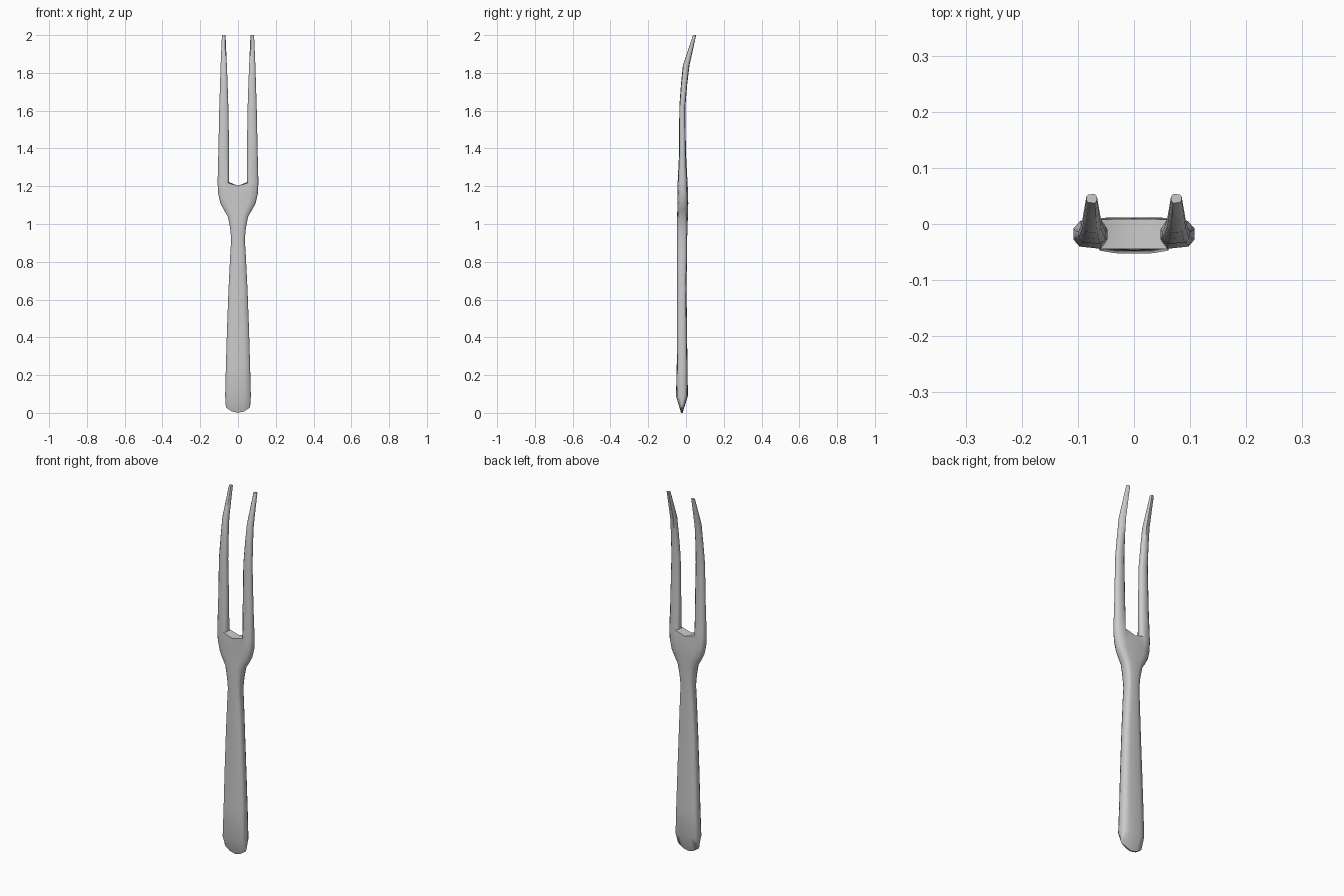
import bpy, bmesh

if "Cube" in bpy.data.objects:
    bpy.data.objects.remove(bpy.data.objects["Cube"])

bm = bmesh.new()


def depth(yf, yb, f):
    return yf + (yb - yf) * f


def body_row(z, w, yf, yb, inner=0.5, sag=0.0):
    """Right half of a rounded flat section, from front centre to back centre."""
    shape = [(0, 0), (inner, 0.015), (0.9, 0.09), (1, 0.32),
             (1, 0.68), (0.9, 0.91), (inner, 0.985), (0, 1)]
    return [bm.verts.new((w * u, depth(yf, yb, f), z + sag * u * u)) for u, f in shape]


def tine_row(z, x0, x1, yf, yb):
    """Closed eight-sided tine section between x0 (inner) and x1 (outer)."""
    shape = [(0.2, 0.015), (0.82, 0.09), (1, 0.32), (1, 0.68),
             (0.82, 0.91), (0.2, 0.985), (0, 0.7), (0, 0.3)]
    return [bm.verts.new((x0 + (x1 - x0) * u, depth(yf, yb, f), z)) for u, f in shape]


def bridge(a, b, closed):
    n = len(a)
    for i in range(n if closed else n - 1):
        j = (i + 1) % n
        bm.faces.new((a[i], a[j], b[j], b[i]))


# Handle, neck and shoulder: z, half width, front y, back y
body = [
    (0.09, 0.068, -0.053, 0.010),
    (0.25, 0.064, -0.049, 0.008),
    (0.45, 0.058, -0.048, 0.005),
    (0.66, 0.050, -0.047, 0.003),
    (0.84, 0.041, -0.047, 0.005),
    (0.92, 0.036, -0.047, 0.006),
    (0.98, 0.042, -0.048, 0.008),
    (1.04, 0.054, -0.047, 0.010),
    (1.075, 0.075, -0.046, 0.011),
    (1.11, 0.093, -0.045, 0.012),
    (1.16, 0.105, -0.045, 0.011),
    (1.22, 0.108, -0.045, 0.009),
]
# Wedge-shaped, curved butt end
butt = body_row(0.0, 0.064, -0.026, -0.018, sag=0.03)
bm.faces.new(butt[::-1])
prev = butt
for z, w, yf, yb in body:
    row = body_row(z, w, yf, yb, inner=0.55 if z > 1.1 else 0.5)
    bridge(prev, row, False)
    prev = row

# Crotch between the tines
prev[0].co.z -= 0.018
prev[7].co.z -= 0.018
back_in = bm.verts.new((0.048, depth(-0.045, 0.009, 0.7), 1.222))
front_in = bm.verts.new((0.048, depth(-0.045, 0.009, 0.3), 1.222))
bm.faces.new((prev[0], prev[1], front_in, back_in, prev[6], prev[7]))

# Tine, bending backwards to the tip: z, inner x, outer x, front y, back y
tine = [
    (1.38, 0.047, 0.104, -0.037, 0.000),
    (1.62, 0.051, 0.099, -0.036, -0.003),
    (1.74, 0.055, 0.095, -0.027, 0.007),
    (1.84, 0.059, 0.092, -0.017, 0.019),
    (2.00, 0.066, 0.085, 0.037, 0.054),
]
prev = prev[1:7] + [back_in, front_in]
for args in tine:
    row = tine_row(*args)
    bridge(prev, row, True)
    prev = row
bm.faces.new(prev)
bmesh.ops.recalc_face_normals(bm, faces=bm.faces[:])

mesh = bpy.data.meshes.new("carving_fork")
bm.to_mesh(mesh)
bm.free()
fork = bpy.data.objects.new("carving_fork", mesh)
bpy.context.collection.objects.link(fork)
bpy.context.view_layer.objects.active = fork
fork.select_set(True)

# Second half of the fork
mirror = fork.modifiers.new("mirror", "MIRROR")
mirror.use_clip = True
mirror.merge_threshold = 0.0005
bpy.ops.object.modifier_apply(modifier="mirror")
bpy.ops.object.shade_smooth_by_angle(angle=1.05)
